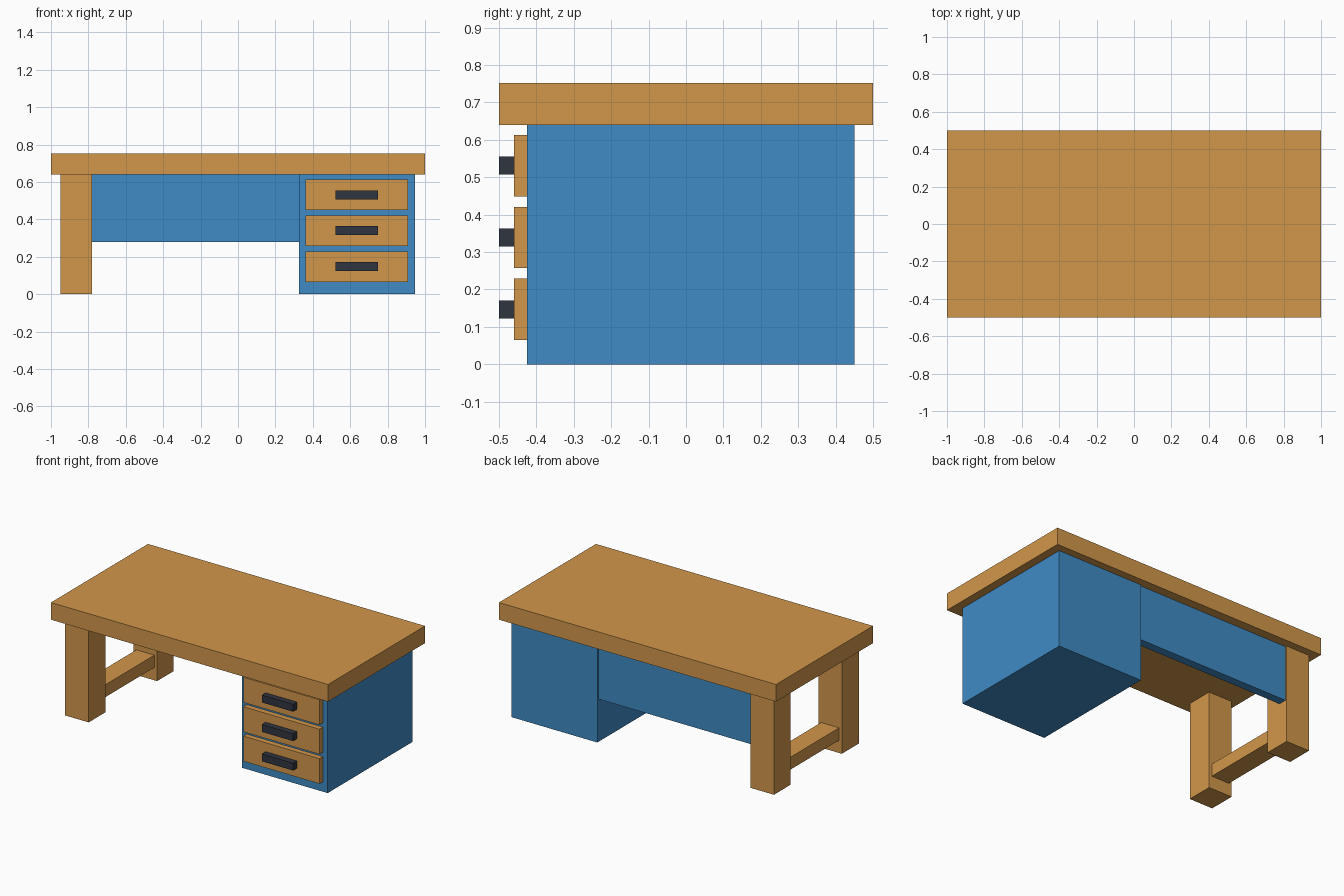
import bpy
import bmesh
from mathutils import Vector

if "Cube" in bpy.data.objects:
    bpy.data.objects.remove(bpy.data.objects["Cube"])


def material(name, rgb):
    m = bpy.data.materials.new(name)
    m.diffuse_color = (*rgb, 1.0)
    m.use_nodes = True
    m.node_tree.nodes["Principled BSDF"].inputs["Base Color"].default_value = m.diffuse_color
    return m


wood = material("wood", (0.65, 0.31, 0.07))
blue = material("blue_paint", (0.05, 0.26, 0.56))
dark = material("dark_metal", (0.03, 0.035, 0.05))


def box(name, x, y, z, mat):
    """Box given by its (min, max) range on each axis."""
    lo, hi = (Vector(c) for c in zip(x, y, z))
    bm = bmesh.new()
    bmesh.ops.create_cube(bm, size=1.0)
    bmesh.ops.scale(bm, vec=hi - lo, verts=bm.verts)
    mesh = bpy.data.meshes.new(name)
    bm.to_mesh(mesh)
    bm.free()
    mesh.materials.append(mat)
    obj = bpy.data.objects.new(name, mesh)
    obj.location = (lo + hi) / 2
    bpy.context.collection.objects.link(obj)
    return obj


# Desktop
box("desktop", (-1, 1), (-0.5, 0.5), (0.64, 0.752), wood)

# Left leg frame: two posts joined by a low stretcher
box("front_leg", (-0.95, -0.78), (-0.425, -0.25), (0, 0.64), wood)
box("back_leg", (-0.95, -0.78), (0.28, 0.45), (0, 0.64), wood)
box("leg_stretcher", (-0.93, -0.80), (-0.25, 0.28), (0.083, 0.164), wood)

# Panel across the back, between the legs and the cabinet
box("modesty_panel", (-0.78, 0.325), (0.385, 0.44), (0.28, 0.64), blue)

# Drawer cabinet with three drawer fronts and handles
box("cabinet", (0.325, 0.945), (-0.425, 0.45), (0, 0.64), blue)
for i in range(3):
    zc = 0.147 + 0.192 * i
    box(f"drawer_front_{i + 1}", (0.36, 0.91), (-0.46, -0.425),
        (zc - 0.082, zc + 0.082), wood)
    box(f"drawer_handle_{i + 1}", (0.522, 0.748), (-0.5, -0.46),
        (zc - 0.024, zc + 0.024), dark)
